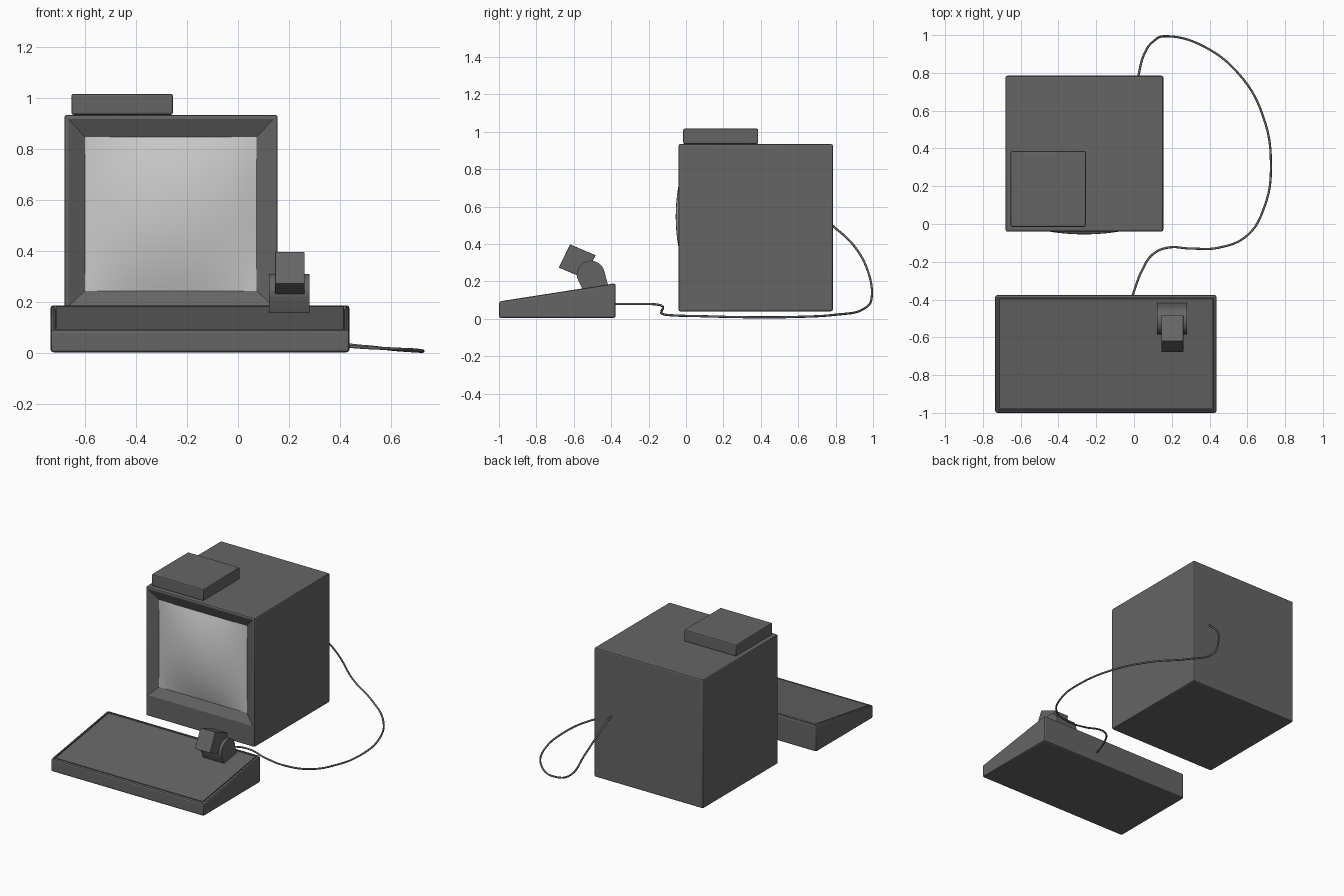
import bpy, bmesh, math
from mathutils import Vector

if "Cube" in bpy.data.objects:
    bpy.data.objects.remove(bpy.data.objects["Cube"])


def material(name, value):
    m = bpy.data.materials.new(name)
    m.diffuse_color = (value, value, value, 1)
    m.use_nodes = True
    m.node_tree.nodes["Principled BSDF"].inputs["Base Color"].default_value = m.diffuse_color
    return m


DARK = material("dark_plastic", 0.13)
GLASS = material("screen_glass", 0.6)


def finish(name, bm, mat=DARK, angle=20):
    bmesh.ops.recalc_face_normals(bm, faces=bm.faces[:])
    me = bpy.data.meshes.new(name)
    bm.to_mesh(me)
    bm.free()
    me.materials.append(mat)
    ob = bpy.data.objects.new(name, me)
    bpy.context.collection.objects.link(ob)
    bpy.ops.object.select_all(action='DESELECT')
    bpy.context.view_layer.objects.active = ob
    ob.select_set(True)
    bpy.ops.object.shade_smooth_by_angle(angle=math.radians(angle))
    return ob


def prism(profile, x0, x1, bevel=0.0):
    """Extrude a (y, z) profile along x and round its edges."""
    bm = bmesh.new()
    face = bm.faces.new([bm.verts.new((x0, y, z)) for y, z in profile])
    ext = bmesh.ops.extrude_face_region(bm, geom=[face])
    new = [v for v in ext['geom'] if isinstance(v, bmesh.types.BMVert)]
    bmesh.ops.translate(bm, verts=new, vec=(x1 - x0, 0, 0))
    # the extrusion keeps the starting cap, so the solid is closed
    bmesh.ops.recalc_face_normals(bm, faces=bm.faces[:])
    if bevel:
        edges = [e for e in bm.edges if e.calc_face_angle(0) > 0.6]
        bmesh.ops.bevel(bm, geom=edges, offset=bevel, segments=2,
                        profile=0.5, affect='EDGES')
    bm.normal_update()
    return bm


def rect(y0, y1, z0, z1):
    return [(y0, z0), (y1, z0), (y1, z1), (y0, z1)]


def facing(bm, direction):
    d = Vector(direction)
    return max(bm.faces, key=lambda f: f.normal.dot(d) * f.calc_area())


def inset_to(bm, face, x0, x1, z0, z1, y):
    """Inset a front face and move its corners to a given rectangle."""
    bmesh.ops.inset_region(bm, faces=[face], thickness=0.002)
    c = face.calc_center_median()
    for v in face.verts:
        v.co = (x0 if v.co.x < c.x else x1, y, z0 if v.co.z < c.z else z1)


# Monitor case with a sloped bezel round the screen
SX0, SX1, SZ0, SZ1, RIM = -0.60, 0.072, 0.245, 0.848, -0.005
bm = prism(rect(-0.04, 0.785, 0.04, 0.935), -0.68, 0.155, 0.01)
front = facing(bm, (0, -1, 0))
inset_to(bm, front, -0.664, 0.14, 0.185, 0.919, -0.04)
inset_to(bm, front, SX0, SX1, SZ0, SZ1, RIM)
finish("monitor_case", bm)

# Bulging glass screen
bm = bmesh.new()
bmesh.ops.create_grid(bm, x_segments=24, y_segments=24, size=1)
for v in bm.verts:
    u, w = v.co.x, v.co.y
    v.co = ((SX0 + SX1) / 2 + u * (SX1 - SX0) / 2,
            RIM - 0.001 - 0.049 * (1 - u * u) * (1 - w * w),
            (SZ0 + SZ1) / 2 + w * (SZ1 - SZ0) / 2)
bm.normal_update()
screen = finish("screen", bm, GLASS, 30)
if screen.data.polygons[0].normal.y > 0:
    screen.data.flip_normals()

# Small box on top of the monitor
finish("top_box", prism(rect(-0.015, 0.386, 0.935, 1.017), -0.653, -0.255, 0.008))

# Wedge-shaped control deck with a groove round its top panel
deck = [(-1.0, 0.004), (-0.376, 0.004), (-0.376, 0.19), (-1.0, 0.093)]
bm = prism(deck, -0.735, 0.437, 0.012)
top = facing(bm, (0, -0.15, 1))
for thickness, depth in ((0.003, 0), (0.003, -0.015), (0.006, 0), (0.003, 0.013)):
    bmesh.ops.inset_region(bm, faces=[top], thickness=thickness, depth=depth)
    bm.normal_update()
finish("control_deck", bm)

# Round-topped bracket on the deck, leaning forward
cy, cz, r, lean = -0.509, 0.236, 0.075, math.radians(14)
profile = [(-0.549, 0.15), (-0.414, 0.17)]
for i in range(17):
    a = lean + math.pi * i / 16
    profile.append((cy + r * math.cos(a), cz + r * math.sin(a)))
finish("bracket", prism(profile, 0.122, 0.281))

# Tilted head block held by the bracket
head = [(-0.62, 0.398), (-0.483, 0.34), (-0.543, 0.216), (-0.68, 0.274)]
finish("head_block", prism(head, 0.145, 0.261, 0.004))

# Cable looping from the monitor back to the deck
path = [(0.02, 0.77, 0.51), (0.05, 0.89, 0.40), (0.10, 0.965, 0.275),
        (0.18, 0.994, 0.13), (0.35, 0.95, 0.053), (0.55, 0.80, 0.022),
        (0.68, 0.58, 0.010), (0.725, 0.30, 0.009), (0.69, 0.09, 0.014),
        (0.60, -0.06, 0.018), (0.45, -0.125, 0.026), (0.30, -0.13, 0.042),
        (0.18, -0.125, 0.066), (0.10, -0.16, 0.077), (0.05, -0.23, 0.079),
        (-0.012, -0.39, 0.079)]
curve = bpy.data.curves.new("cable", 'CURVE')
curve.dimensions = '3D'
curve.bevel_depth = 0.006
curve.bevel_resolution = 2
curve.resolution_u = 6
curve.materials.append(DARK)
spline = curve.splines.new('BEZIER')
spline.bezier_points.add(len(path) - 1)
for p, co in zip(spline.bezier_points, path):
    p.co = co
    p.handle_left_type = p.handle_right_type = 'AUTO'
bpy.context.collection.objects.link(bpy.data.objects.new("cable", curve))
